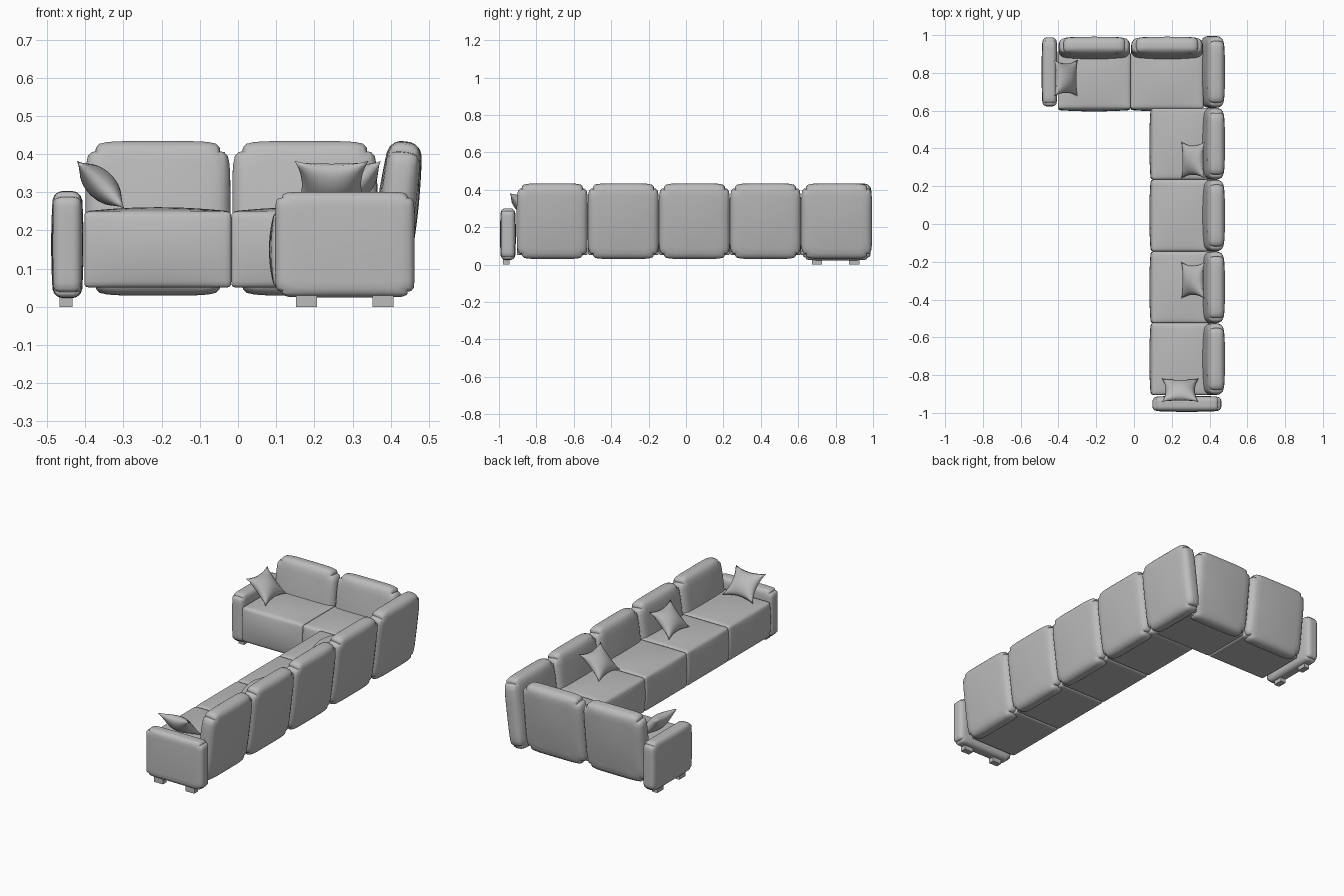
import bpy, bmesh, math
from mathutils import Matrix, Vector

default = bpy.data.objects.get("Cube")
if default:
    bpy.data.objects.remove(default, do_unlink=True)

fabric = bpy.data.materials.new("grey_fabric")
fabric.use_nodes = True
GREY = (0.5, 0.5, 0.5, 1)
fabric.diffuse_color = GREY
fabric.node_tree.nodes["Principled BSDF"].inputs["Base Color"].default_value = GREY


def finish(bm, name, centre, turn=0, lean=0, smooth=True):
    """Place a part built around the origin, facing -y, then turned and leaned back."""
    bmesh.ops.recalc_face_normals(bm, faces=bm.faces)
    mesh = bpy.data.meshes.new(name)
    bm.to_mesh(mesh)
    bm.free()
    mesh.materials.append(fabric)
    obj = bpy.data.objects.new(name, mesh)
    bpy.context.collection.objects.link(obj)
    obj.matrix_world = (Matrix.Translation(centre)
                        @ Matrix.Rotation(math.radians(turn), 4, 'Z')
                        @ Matrix.Rotation(math.radians(-lean), 4, 'X'))
    if smooth:
        for poly in mesh.polygons:
            poly.use_smooth = True
    return obj


def cushion(name, centre, size, radius, shape, turn=0, lean=0):
    """Rounded block; shape(u, v, w, point) adds its swelling."""
    bm = bmesh.new()
    bmesh.ops.create_cube(bm, size=2)
    bmesh.ops.subdivide_edges(bm, edges=bm.edges[:], cuts=15, use_grid_fill=True)
    half = Vector(size) / 2
    for vert in bm.verts:
        t = [math.sin(c * math.pi / 2) for c in vert.co]
        p = Vector([a * h for a, h in zip(t, half)])
        core = Vector([max(radius - h, min(h - radius, a)) for a, h in zip(p, half)])
        d = p - core
        if d.length > 0:
            p = core + d.normalized() * radius
        vert.co = shape(*t, p)
    return finish(bm, name, centre, turn, lean)


def pad_shape(power, swell):
    """Rounds the outline seen from the front and swells both broad faces."""
    def shape(u, v, w, p):
        big = max(abs(u), abs(w))
        k = big / (abs(u) ** power + abs(w) ** power) ** (1 / power) if big > 0 else 1
        puff = swell * v * (1 - u * u) * (1 - w * w)
        return Vector((p.x * k, p.y + puff, p.z * k))
    return shape


def seat_shape(u, v, w, p):
    """Crowned top and swollen front."""
    front = 0.014 * max(0, -v) * (1 - w * w) * (1 - 0.5 * u * u)
    crown = 0.011 * max(0, w) * (1 - u * u) * (1 - v * v)
    return Vector((p.x, p.y - front, p.z + crown))


def pillow(name, centre, turn):
    """Scatter pillow with pointed corners and drawn-in sides."""
    bm = bmesh.new()
    for side in (-1, 1):
        made = bmesh.ops.create_grid(bm, x_segments=16, y_segments=16, size=1)
        for vert in made["verts"]:
            u, v = vert.co.x, vert.co.y
            a, b = max(0, 1 - u * u), max(0, 1 - v * v)
            vert.co = (0.097 * u * (1 - 0.2 * b), side * 0.038 * (a * b) ** 0.6,
                       0.088 * v * (1 - 0.2 * a))
    bmesh.ops.remove_doubles(bm, verts=bm.verts, dist=0.0001)
    finish(bm, name, centre, turn, 45)


def foot(name, centre, size):
    bm = bmesh.new()
    bmesh.ops.create_cube(bm, size=1)
    bmesh.ops.scale(bm, vec=size, verts=bm.verts)
    finish(bm, name, centre, smooth=False)


PITCH = 0.38
back_shape = pad_shape(7, 0.012)
arm_shape = pad_shape(11, 0.005)
back_size = (0.38, 0.085, 0.405)

# Long run: four seats, with a fifth back closing the corner
for i in range(5):
    y = -0.715 + i * PITCH
    cushion(f"long_back_{i + 1}", (0.415, y, 0.232), back_size, 0.034,
            back_shape, turn=-90, lean=7)
    if i < 4:
        cushion(f"long_seat_{i + 1}", (0.245, y, 0.15), (0.379, 0.30, 0.2), 0.012,
                seat_shape, turn=-90)

# Short run: two seats and two backs
for i, x in enumerate((-0.21, 0.175)):
    cushion(f"short_seat_{i + 1}", (x, 0.76, 0.15), (0.385, 0.30, 0.2), 0.012, seat_shape)
    cushion(f"short_back_{i + 1}", (x, 0.925, 0.232), back_size, 0.034,
            back_shape, lean=7)

# Arms at the two open ends
cushion("front_arm", (0.28, -0.952, 0.163), (0.365, 0.075, 0.276), 0.025, arm_shape)
cushion("right_arm", (-0.447, 0.805, 0.163), (0.365, 0.075, 0.28), 0.025, arm_shape, turn=90)

# Feet under each arm
for i, offset in enumerate((-0.1, 0.1)):
    foot(f"front_arm_foot_{i + 1}", (0.28 + offset, -0.962, 0.015), (0.055, 0.034, 0.03))
    foot(f"right_arm_foot_{i + 1}", (-0.45, 0.8 + offset, 0.015), (0.034, 0.055, 0.03))

# Scatter pillows
pillow("right_arm_pillow", (-0.36, 0.772, 0.32), 90)
pillow("long_pillow_1", (0.312, 0.338, 0.32), -90)
pillow("long_pillow_2", (0.312, -0.298, 0.32), -90)
pillow("front_arm_pillow", (0.245, -0.88, 0.32), 180)
